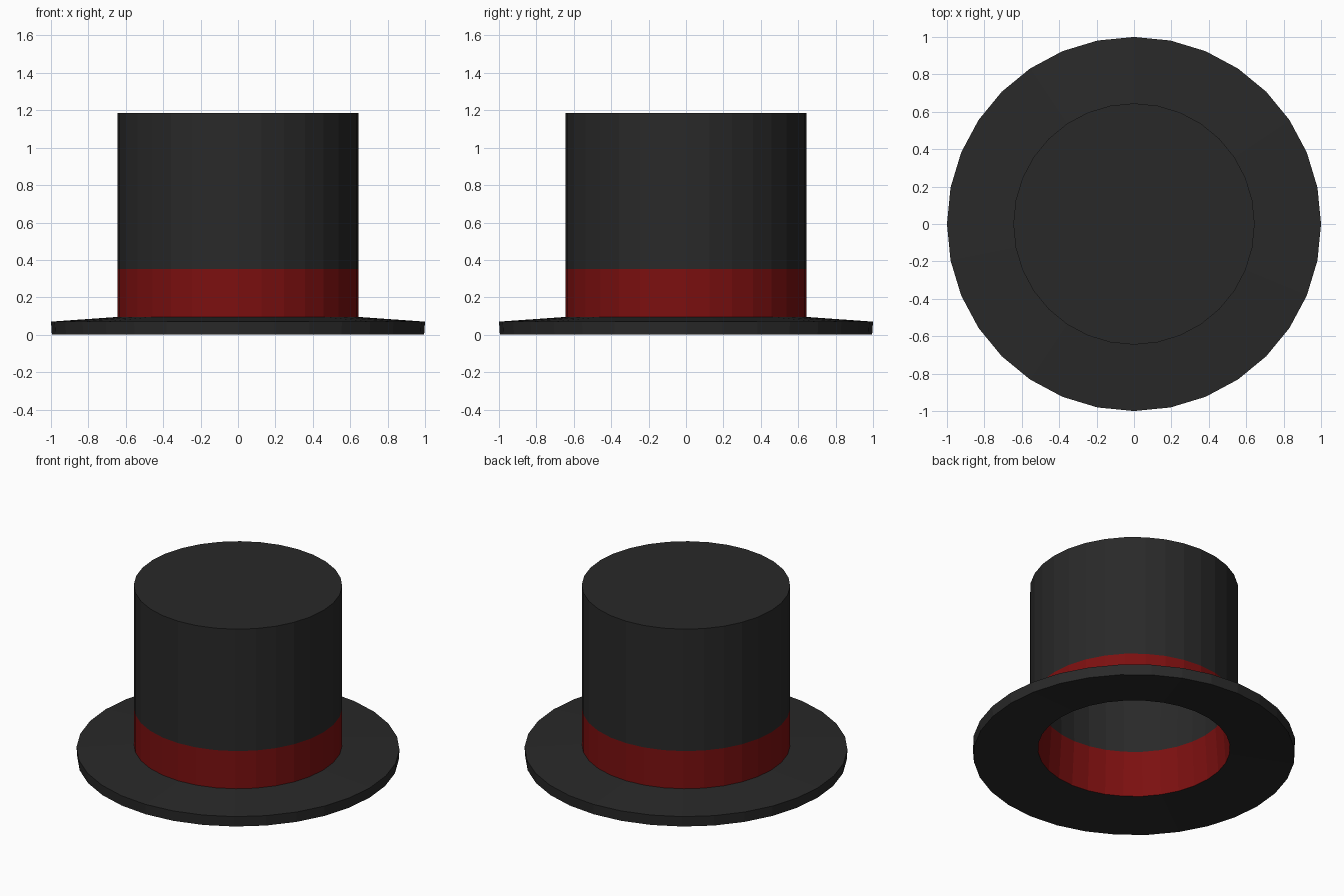
import bpy, bmesh
from math import cos, sin, tau

if "Cube" in bpy.data.objects:
    bpy.data.objects.remove(bpy.data.objects["Cube"])

SIDES = 32
# Outer skin as (radius, height), from brim edge up to crown top
PROFILE = [(1.0, 0.07), (0.645, 0.095), (0.645, 0.352), (0.645, 1.185)]
BAND = 1  # profile segment that is the ribbon


def material(name, color):
    mat = bpy.data.materials.new(name)
    mat.diffuse_color = color
    mat.use_nodes = True
    mat.node_tree.nodes["Principled BSDF"].inputs["Base Color"].default_value = mat.diffuse_color
    return mat


# Lathe the skin: brim, ribbon band, crown wall, flat lid
bm = bmesh.new()
rings = [[bm.verts.new((r * cos(tau * i / SIDES), r * sin(tau * i / SIDES), z))
          for i in range(SIDES)] for r, z in PROFILE]
for k, (low, high) in enumerate(zip(rings, rings[1:])):
    for i in range(SIDES):
        j = (i + 1) % SIDES
        face = bm.faces.new((low[i], low[j], high[j], high[i]))
        face.material_index = 1 if k == BAND else 0
bm.faces.new(rings[-1])

mesh = bpy.data.meshes.new("top_hat")
bm.to_mesh(mesh)
bm.free()
mesh.materials.append(material("black_felt", (0.022, 0.022, 0.022, 1)))
mesh.materials.append(material("red_ribbon", (0.2, 0.005, 0.005, 1)))
hat = bpy.data.objects.new("top_hat", mesh)
bpy.context.collection.objects.link(hat)

# Felt thickness, grown inward and downward
thick = hat.modifiers.new("thickness", 'SOLIDIFY')
thick.thickness = 0.07
thick.offset = -1
